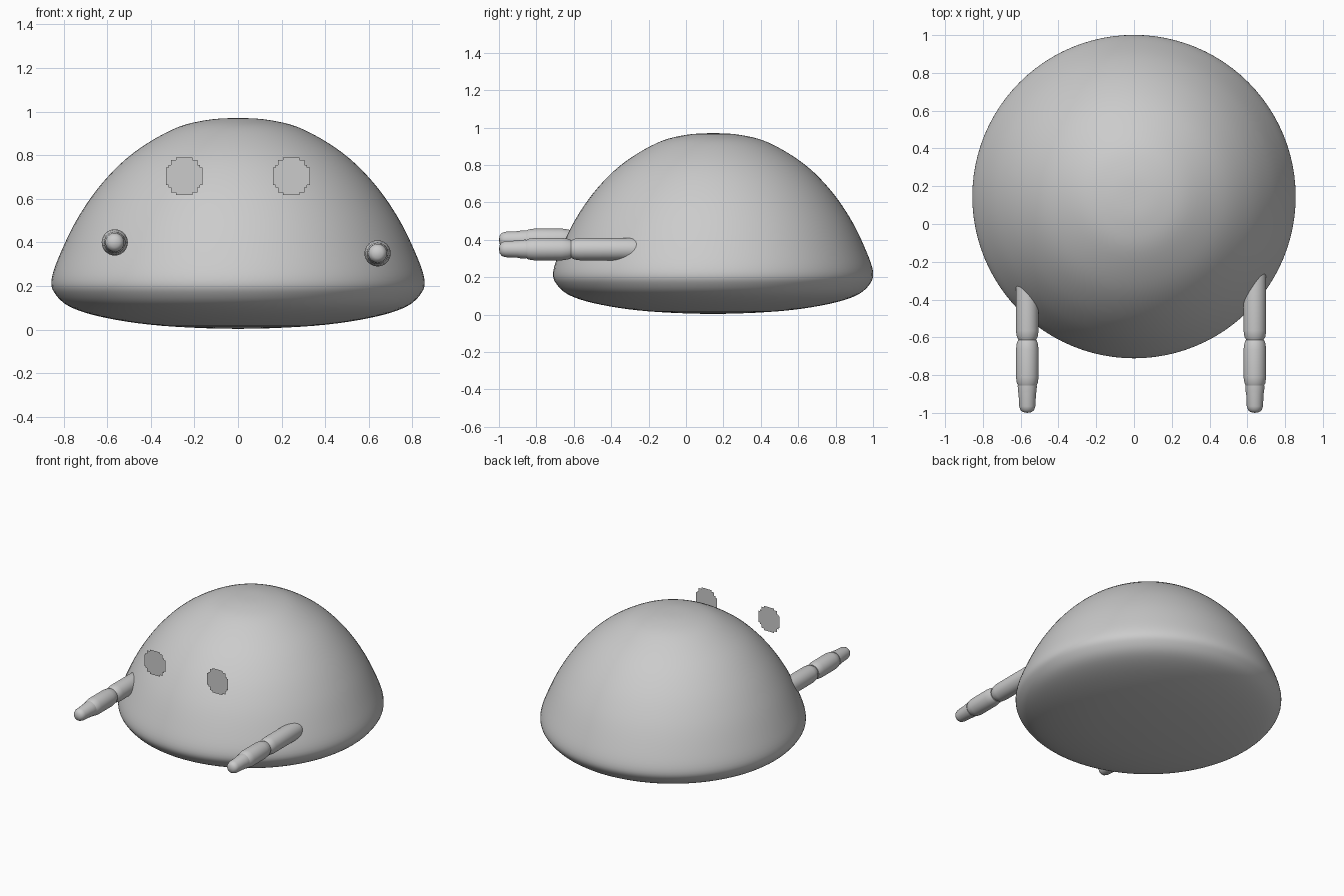
import bpy, bmesh, math
from mathutils import Matrix, Vector

cube = bpy.data.objects.get("Cube")
if cube:
    bpy.data.objects.remove(cube, do_unlink=True)


def make_material(name, value):
    mat = bpy.data.materials.new(name)
    mat.use_nodes = True
    colour = (value, value, value, 1)
    mat.diffuse_color = colour
    mat.node_tree.nodes["Principled BSDF"].inputs["Base Color"].default_value = colour
    return mat


grey = make_material("light grey", 0.6)


def add_object(name, bm, smooth=True):
    mesh = bpy.data.meshes.new(name)
    bm.to_mesh(mesh)
    bm.free()
    mesh.materials.append(grey)
    obj = bpy.data.objects.new(name, mesh)
    bpy.context.collection.objects.link(obj)
    if smooth:
        bpy.ops.object.select_all(action="DESELECT")
        obj.select_set(True)
        bpy.context.view_layer.objects.active = obj
        bpy.ops.object.shade_smooth_by_angle(angle=math.radians(50))
    return obj


def smooth_path(points, steps):
    """Catmull-Rom curve through (radius, height) points."""
    pts = [Vector(p) for p in points]
    # mirror the neighbours across the axis so that the poles stay round
    pts = [Vector((-pts[1].x, pts[1].y))] + pts + [Vector((-pts[-2].x, pts[-2].y))]
    path = []
    for a, b, c, d in zip(pts, pts[1:], pts[2:], pts[3:]):
        for i in range(steps):
            t = i / steps
            path.append(0.5 * (2 * b + (c - a) * t + (2 * a - 5 * b + 4 * c - d) * t ** 2
                               + (3 * b - a - 3 * c + d) * t ** 3))
    return path + [pts[-2]]


def lathe(profile, sides):
    """Turn a (radius, height) profile about the z axis."""
    bm = bmesh.new()
    verts = [bm.verts.new((r, 0, z)) for r, z in profile]
    edges = [bm.edges.new(pair) for pair in zip(verts, verts[1:])]
    bmesh.ops.spin(bm, geom=verts + edges, cent=(0, 0, 0), axis=(0, 0, 1),
                   angle=math.tau, steps=sides)
    bmesh.ops.remove_doubles(bm, verts=bm.verts, dist=0.0005)
    bmesh.ops.recalc_face_normals(bm, faces=bm.faces)
    return bm


# Domed body
dome = [(0, 0.97), (0.15, 0.96), (0.3, 0.918), (0.48, 0.81), (0.62, 0.675),
        (0.73, 0.52), (0.81, 0.36), (0.855, 0.23), (0.835, 0.16), (0.76, 0.1),
        (0.6, 0.053), (0.35, 0.018), (0, 0.004)]
body = add_object("body", lathe(smooth_path(dome, 5), 96))
body.location.y = 0.145


# Jointed arms: each section is a rounded bead, measured back from the tip
def bead(start, end, radius, soft):
    return [(0, start), (radius * 0.75, start), (radius * 0.92, start + soft * 0.35),
            (radius, start + soft), (radius, end - soft),
            (radius * 0.92, end - soft * 0.3), (radius * 0.82, end), (0, end)]


fingertip = [(0, 0), (0.022, 0.004), (0.036, 0.014), (0.043, 0.035), (0.046, 0.1),
             (0.049, 0.115), (0.051, 0.145), (0, 0.145)]
sections = {"hand": fingertip,
            "forearm": bead(0.14, 0.385, 0.06, 0.05),
            "upper_arm": bead(0.385, 0.76, 0.06, 0.05)}
for side, x, z in (("right", -0.565, 0.4), ("left", 0.64, 0.35)):
    for part, profile in sections.items():
        bm = lathe(profile, 32)
        bm.transform(Matrix.Translation((x, -1, z)) @ Matrix.Rotation(-math.pi / 2, 4, "X"))
        add_object(f"{side}_{part}", bm)

# Flat eyes with stepped edges, standing just in front of the body
CELL = 0.0115
for side, x in (("right", -0.247), ("left", 0.245)):
    bm = bmesh.new()
    for row in range(-7, 8):
        half = 7.2 * math.sqrt(1 - (row / 7.7) ** 2)
        width = (round(half) + 0.3) * CELL
        z = 0.703 + row * CELL
        bm.faces.new([bm.verts.new((x + dx * width, -0.58, z + dz * CELL / 2))
                      for dx, dz in ((-1, -1), (1, -1), (1, 1), (-1, 1))])
    add_object(f"{side}_eye", bm, smooth=False)
